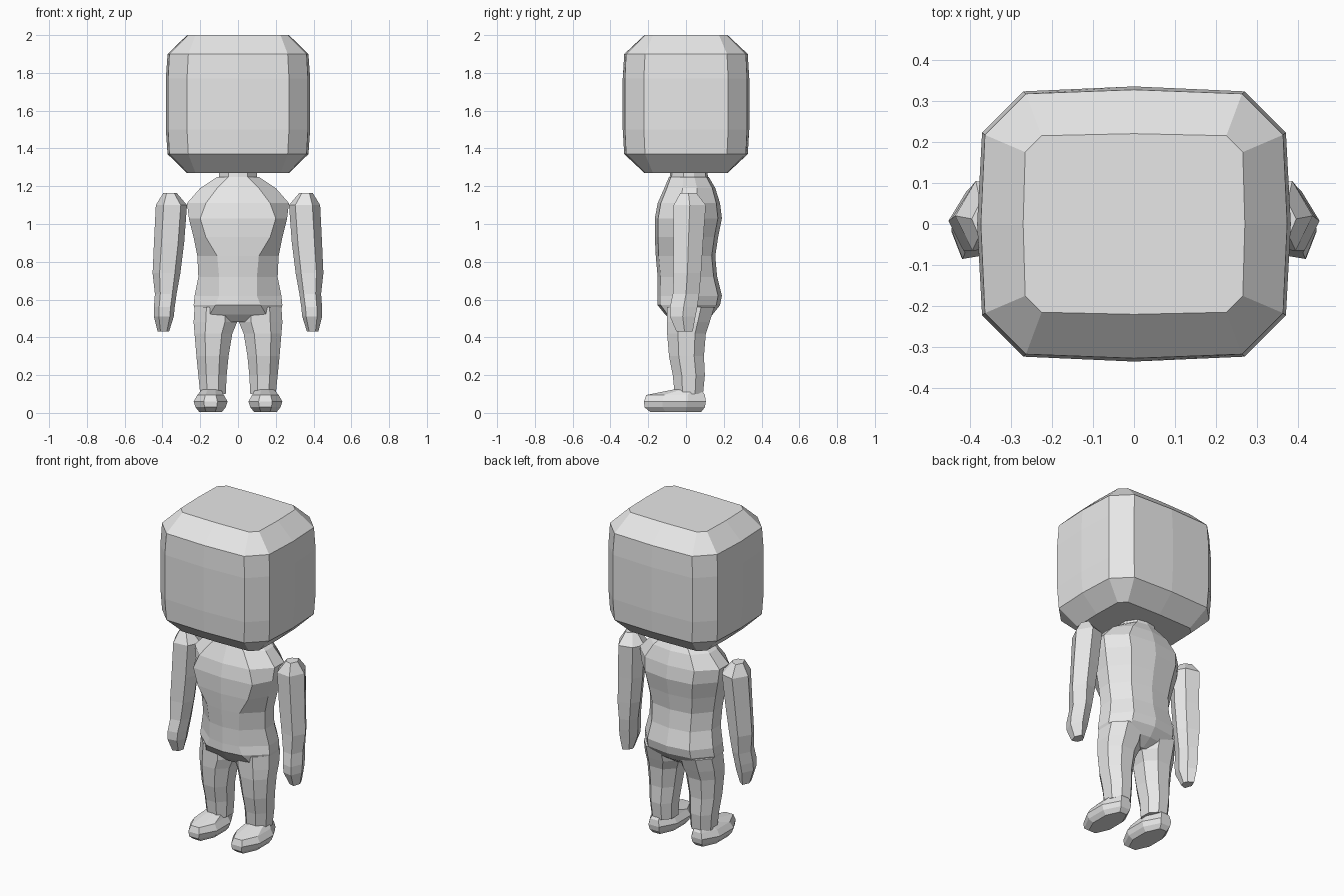
import bpy
import bmesh

default_cube = bpy.data.objects.get("Cube")
if default_cube:
    bpy.data.objects.remove(default_cube, do_unlink=True)

grey = bpy.data.materials.new("plain_grey")
grey.use_nodes = True
grey.diffuse_color = (0.8, 0.8, 0.8, 1)
shader = next(n for n in grey.node_tree.nodes if n.type == "BSDF_PRINCIPLED")
shader.inputs["Base Color"].default_value = grey.diffuse_color


def loft(name, rings, side=1):
    """Skin a stack of equal-length rings and cap both ends, flat shaded."""
    bm = bmesh.new()
    loops = [[bm.verts.new((side * x, y, z)) for x, y, z in ring] for ring in rings]
    for low, high in zip(loops, loops[1:]):
        for i in range(len(low)):
            j = (i + 1) % len(low)
            bm.faces.new((low[i], low[j], high[j], high[i]))
    bm.faces.new(loops[0])
    bm.faces.new(loops[-1])
    bmesh.ops.recalc_face_normals(bm, faces=bm.faces)
    mesh = bpy.data.meshes.new(name)
    bm.to_mesh(mesh)
    bm.free()
    mesh.materials.append(grey)
    part = bpy.data.objects.new(name, mesh)
    bpy.context.collection.objects.link(part)
    return part


def mirror_ring(half, z):
    """Close a half outline that runs from front centre to back centre."""
    full = half + [(-x, y) for x, y in reversed(half[1:-1])]
    return [(x, y, z) for x, y in full]


# Head: bulging block with chamfered corners
def head_ring(z, width, depth, cut, bulge):
    half = [(0, -depth - bulge), (width - cut, -depth), (width, cut - depth),
            (width + bulge, 0), (width, depth - cut), (width - cut, depth),
            (0, depth + bulge)]
    return mirror_ring(half, z)


head_levels = [(1.27, 0.265, 0.215, 0.04, 0.005), (1.37, 0.363, 0.317, 0.1, 0.01),
               (1.5, 0.37, 0.323, 0.1, 0.012), (1.77, 0.37, 0.323, 0.1, 0.012),
               (1.9, 0.363, 0.317, 0.1, 0.01), (2.0, 0.265, 0.215, 0.04, 0.005)]
loft("head", [head_ring(*level) for level in head_levels])


# Torso: flat chest panel, angled flanks and a wider back panel
def torso_ring(z, width, panel, front, back):
    depth = back - front
    half = [(0, front), (panel, front + depth * 0.05),
            (width, front + depth * 0.36), (width, front + depth * 0.64),
            (width * 0.62, back - depth * 0.06), (0, back)]
    return mirror_ring(half, z)


torso_levels = [(0.48, 0.14, 0.08, -0.07, 0.08), (0.52, 0.22, 0.15, -0.11, 0.14),
                (0.57, 0.235, 0.12, -0.15, 0.18), (0.62, 0.23, 0.1, -0.15, 0.19),
                (0.72, 0.21, 0.1, -0.15, 0.165), (0.83, 0.215, 0.11, -0.16, 0.155),
                (0.93, 0.235, 0.17, -0.165, 0.17), (1.03, 0.26, 0.2, -0.165, 0.19),
                (1.11, 0.27, 0.17, -0.15, 0.18), (1.19, 0.2, 0.11, -0.115, 0.155),
                (1.25, 0.11, 0.05, -0.09, 0.12)]
loft("torso", [torso_ring(*level) for level in torso_levels])
neck_levels = [(1.22, 0.1, 0.05, -0.09, 0.12), (1.3, 0.1, 0.05, -0.08, 0.11)]
loft("neck", [torso_ring(*level) for level in neck_levels])


# Limb section: a box with its four corners cut off
def box_ring(z, inner, outer, front, back, cut=0.28):
    dx, dy = (outer - inner) * cut, (back - front) * cut
    outline = [(inner + dx, front), (outer - dx, front), (outer, front + dy),
               (outer, back - dy), (outer - dx, back), (inner + dx, back),
               (inner, back - dy), (inner, front + dy)]
    return [(x, y, z) for x, y in outline]


# Arm section: six sides with a ridge pointing outwards
def arm_ring(z, inner, outer, front, back):
    width, middle = outer - inner, (front + back) / 2
    outline = [(outer, middle), (outer - width * 0.3, back), (inner + width * 0.2, back - 0.02),
               (inner, middle), (inner + width * 0.2, front + 0.01), (outer - width * 0.25, front)]
    return [(x, y, z) for x, y in outline]


leg_levels = [(0.1, 0.065, 0.2, -0.06, 0.09), (0.2, 0.06, 0.21, -0.07, 0.1),
              (0.3, 0.05, 0.22, -0.09, 0.095), (0.42, 0.03, 0.23, -0.1, 0.105),
              (0.48, 0.005, 0.235, -0.1, 0.125), (0.56, 0.005, 0.23, -0.1, 0.15)]
arm_levels = [(0.43, 0.365, 0.425, -0.05, 0.035), (0.51, 0.34, 0.445, -0.085, 0.05),
              (0.56, 0.335, 0.445, -0.085, 0.06), (0.63, 0.325, 0.44, -0.07, 0.07),
              (0.74, 0.305, 0.452, -0.065, 0.08), (0.9, 0.285, 0.445, -0.065, 0.09),
              (1.1, 0.27, 0.435, -0.065, 0.105), (1.165, 0.325, 0.395, -0.03, 0.055)]
foot_levels = [(0.005, 0.085, 0.205, -0.19, 0.08), (0.03, 0.065, 0.225, -0.22, 0.1),
               (0.06, 0.055, 0.235, -0.222, 0.105), (0.095, 0.075, 0.215, -0.21, 0.1),
               (0.125, 0.09, 0.19, -0.06, 0.08)]

for label, side in (("left", 1), ("right", -1)):
    loft(label + "_leg", [box_ring(*level) for level in leg_levels], side)
    loft(label + "_foot", [box_ring(*level, cut=0.3) for level in foot_levels], side)
    loft(label + "_arm", [arm_ring(*level) for level in arm_levels], side)
